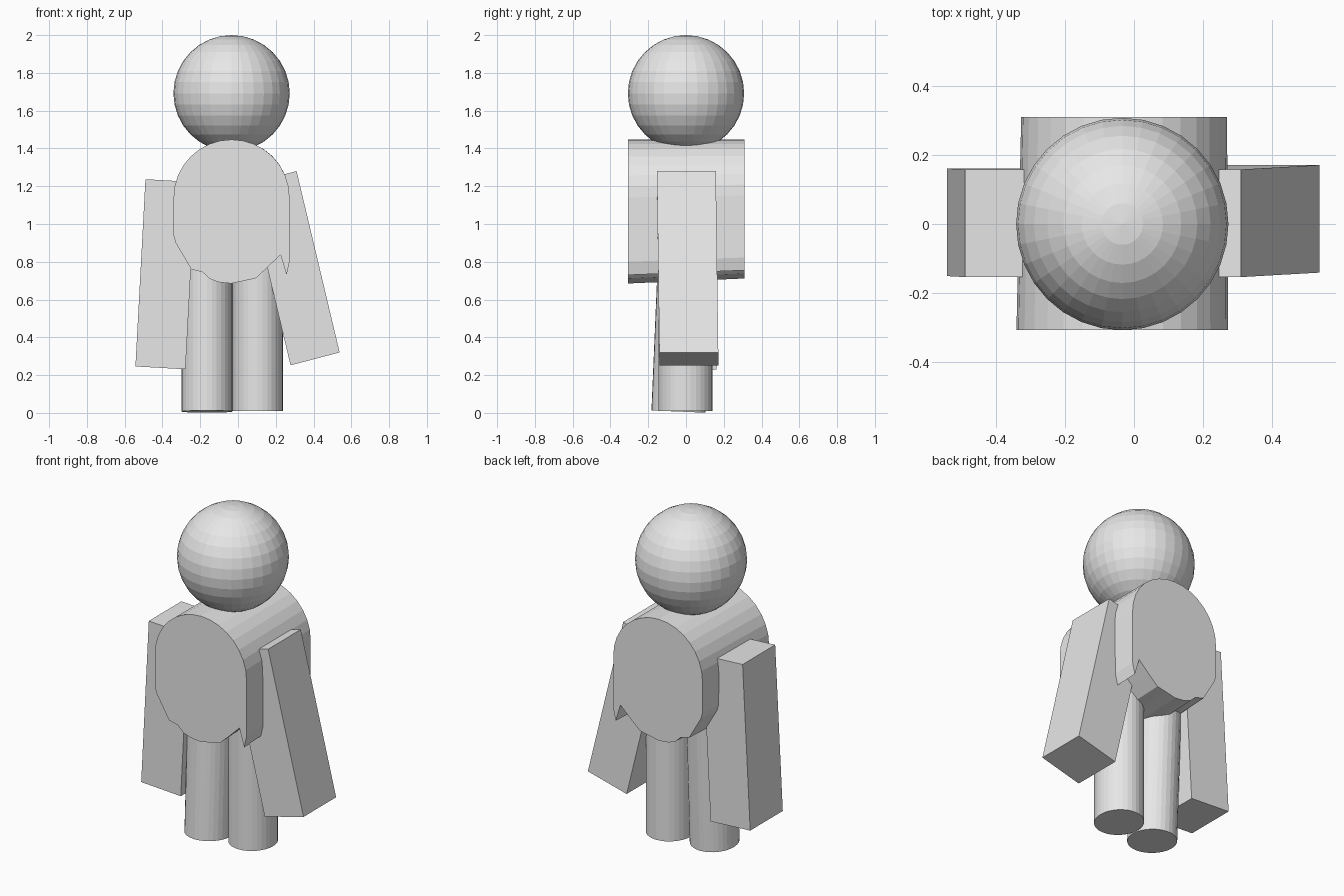
import bpy, bmesh, math
from mathutils import Matrix, Vector

start_cube = bpy.data.objects.get("Cube")
if start_cube:
    bpy.data.objects.remove(start_cube, do_unlink=True)

grey = bpy.data.materials.new("plain_grey")
grey.use_nodes = True
GREY = (0.8, 0.8, 0.8, 1)
grey.diffuse_color = GREY
grey.node_tree.nodes["Principled BSDF"].inputs["Base Color"].default_value = GREY


def finish(name, bm):
    bmesh.ops.recalc_face_normals(bm, faces=bm.faces[:])
    mesh = bpy.data.meshes.new(name)
    bm.to_mesh(mesh)
    bm.free()
    mesh.materials.append(grey)
    obj = bpy.data.objects.new(name, mesh)
    bpy.context.collection.objects.link(obj)
    return obj


def prism(name, front, back):
    """Solid between two matching outlines."""
    bm = bmesh.new()
    a = [bm.verts.new(p) for p in front]
    b = [bm.verts.new(p) for p in back]
    bm.faces.new(a)
    bm.faces.new(b[::-1])
    n = len(a)
    for i in range(n):
        j = (i + 1) % n
        bm.faces.new((a[i], b[i], b[j], a[j]))
    return finish(name, bm)


def arm(name, corners, lean):
    """Slanted box; lean shifts the hand end along y."""
    ys = [0, lean, lean, 0]
    front = [(x, -0.154 + d, z) for (x, z), d in zip(corners, ys)]
    back = [(x, 0.158 + d, z) for (x, z), d in zip(corners, ys)]
    return prism(name, front, back)


def leg(name, bottom, top):
    """Slightly oval cylinder between two centre points."""
    bottom, top = Vector(bottom), Vector(top)
    axis = top - bottom
    turn = axis.to_track_quat('Z', 'Y').to_matrix().to_4x4()
    bm = bmesh.new()
    bmesh.ops.create_cone(bm, cap_ends=True, segments=32, radius1=1,
                          radius2=1, depth=axis.length)
    bmesh.ops.transform(bm, verts=bm.verts[:],
                        matrix=Matrix.Diagonal((0.134, 0.143, 1, 1)))
    # lean in y only, keeping the oval aligned with x
    angle = math.atan2(axis.y, axis.z)
    turn = Matrix.Rotation(-angle, 4, 'X')
    bmesh.ops.transform(bm, verts=bm.verts[:],
                        matrix=Matrix.Translation((bottom + top) / 2) @ turn)
    return finish(name, bm)


# Head: faceted ball
CX = -0.034
bm = bmesh.new()
bmesh.ops.create_uvsphere(bm, u_segments=32, v_segments=16, radius=0.308,
                          matrix=Matrix.Translation((CX, 0, 1.692)))
finish("head", bm)

# Torso: round-topped outline with a ragged hem, running front to back
R, SHOULDER, TOP = 0.307, 1.14, 1.447
outline = [(CX + R * math.cos(math.pi * i / 16),
            SHOULDER + R * math.sin(math.pi * i / 16)) for i in range(17)]
outline += [(-0.341, 0.94), (-0.33, 0.9), (-0.247, 0.76), (-0.188, 0.745),
            (-0.15, 0.71), (-0.103, 0.692), (-0.034, 0.685), (0.034, 0.7),
            (0.093, 0.712), (0.156, 0.77), (0.225, 0.838), (0.257, 0.73),
            (0.273, 0.8)]
front = [(x, -0.308, z) for x, z in outline]
back = [(CX + (x - CX) * (0.955 if x < CX else 0.99), 0.31,
         TOP - (TOP - z) * 0.965) for x, z in outline]
prism("torso", front, back)

# Arms
arm("right_arm", [(-0.49, 1.237), (-0.543, 0.246), (-0.278, 0.231),
                  (-0.225, 1.222)], 0.003)
arm("left_arm", [(0.31, 1.28), (0.538, 0.32), (0.278, 0.252),
                 (0.05, 1.212)], 0.013)

# Legs
leg("right_leg", (-0.164, -0.04, 0.007), (-0.164, 0, 0.95))
leg("left_leg", (0.104, -0.003, 0.01), (0.104, -0.003, 0.95))
